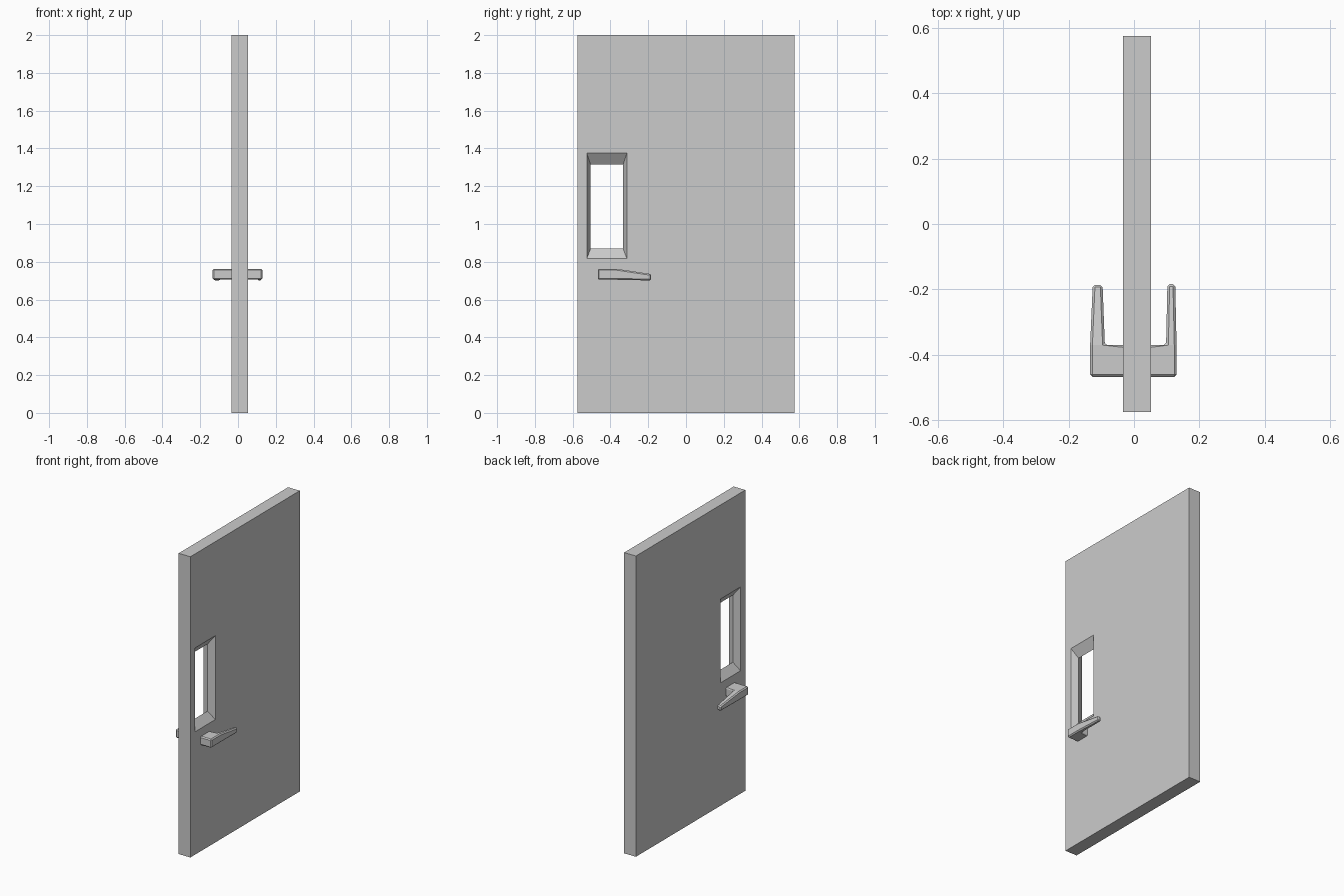
import bpy, bmesh

if "Cube" in bpy.data.objects:
    bpy.data.objects.remove(bpy.data.objects["Cube"])


def make_object(name, verts, faces):
    mesh = bpy.data.meshes.new(name)
    bm = bmesh.new()
    vs = [bm.verts.new(v) for v in verts]
    for f in faces:
        bm.faces.new([vs[i] for i in f])
    bmesh.ops.recalc_face_normals(bm, faces=bm.faces)
    bm.to_mesh(mesh)
    bm.free()
    ob = bpy.data.objects.new(name, mesh)
    bpy.context.collection.objects.link(ob)
    return ob


# Door slab: rectangular rings bridged in a closed loop around the window
FRONT, BACK = 0.052, -0.034
MID = (FRONT + BACK) / 2
panel = (-0.575, 0.575, 0.0, 2.0)
opening = (-0.525, -0.313, 0.817, 1.375)
throat = (-0.505, -0.333, 0.87, 1.315)
rings = [(FRONT, panel), (FRONT, opening), (MID, throat), (BACK, opening), (BACK, panel)]
verts, faces = [], []
for x, (y0, y1, z0, z1) in rings:
    verts += [(x, y0, z0), (x, y1, z0), (x, y1, z1), (x, y0, z1)]
n = len(rings)
for r in range(n):
    for k in range(4):
        a, b = r * 4, (r + 1) % n * 4
        j = (k + 1) % 4
        faces.append((a + k, a + j, b + j, b + k))
make_object("door_panel", verts, faces)


# Lever handle: square root block with a tapering, drooping arm
def lever(name, wall, outer, inner, tip_outer, tip_inner, tip_y):
    low, high, tip_low, tip_high = 0.705, 0.763, 0.701, 0.735
    outline = [(wall, -0.467), (outer, -0.467), (outer, -0.37), (tip_outer, tip_y),
               (tip_inner, tip_y), (inner, -0.37), (wall, -0.37)]
    count = len(outline)
    verts = [(x, y, tip_low if y == tip_y else low) for x, y in outline]
    verts += [(x, y, tip_high if y == tip_y else high) for x, y in outline]
    faces = [(i, (i + 1) % count, (i + 1) % count + count, i + count) for i in range(count)]
    for s in (0, count):
        faces += [tuple(i + s for i in f) for f in ((0, 1, 2, 5, 6), (2, 3, 4, 5))]
    ob = make_object(name, verts, faces)
    bev = ob.modifiers.new("edge_bevel", 'BEVEL')
    bev.width = 0.007
    bev.segments = 1
    bev.limit_method = 'ANGLE'
    bev.angle_limit = 0.6


lever("front_handle", FRONT - 0.01, 0.13, 0.098, 0.126, 0.102, -0.184)
lever("back_handle", BACK + 0.01, -0.134, -0.089, -0.126, -0.096, -0.186)
